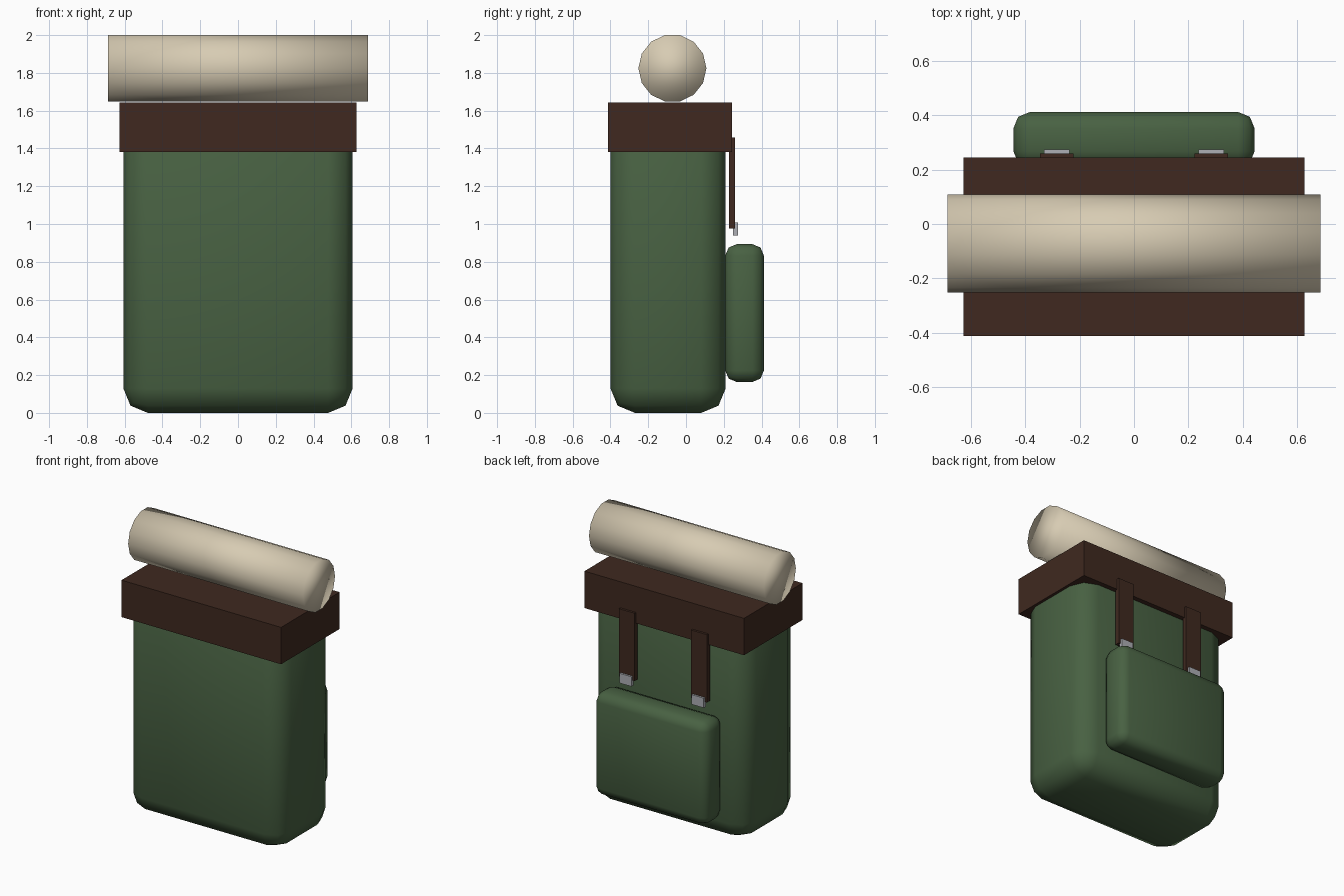
import bpy
from math import pi

if "Cube" in bpy.data.objects:
    bpy.data.objects.remove(bpy.data.objects["Cube"])


def material(name, rgb):
    m = bpy.data.materials.new(name)
    m.diffuse_color = (*rgb, 1)
    m.use_nodes = True
    m.node_tree.nodes["Principled BSDF"].inputs["Base Color"].default_value = m.diffuse_color
    return m


green = material("green_canvas", (0.065, 0.12, 0.055))
brown = material("brown_leather", (0.05, 0.022, 0.014))
tan = material("tan_cloth", (0.68, 0.60, 0.45))
metal = material("metal", (0.42, 0.43, 0.46))


def box(name, lo, hi, mat, bevel=0):
    """Box between two corners, optionally with soft rounded edges."""
    bpy.ops.mesh.primitive_cube_add(
        size=1, location=[(a + b) / 2 for a, b in zip(lo, hi)])
    ob = bpy.context.object
    ob.name = name
    ob.scale = [b - a for a, b in zip(lo, hi)]
    bpy.ops.object.transform_apply(location=False, rotation=False, scale=True)
    ob.data.materials.append(mat)
    if bevel:
        mod = ob.modifiers.new("Bevel", 'BEVEL')
        mod.width = bevel
        mod.segments = 2
        bpy.ops.object.shade_smooth()
    return ob


# main bag, lid and rear pocket
box("bag_body", (-0.607, -0.40, 0), (0.607, 0.21, 1.51), green, 0.13)
box("lid", (-0.627, -0.412, 1.38), (0.627, 0.244, 1.642), brown)
box("pocket", (-0.444, 0.208, 0.164), (0.444, 0.412, 0.893), green, 0.06)

# strap and buckle on each side
for side, s in (("left", -1), ("right", 1)):
    x = s * 0.284
    box(f"strap_{side}", (x - 0.062, 0.227, 0.975), (x + 0.062, 0.26, 1.457), brown)
    box(f"buckle_{side}", (x - 0.047, 0.25, 0.938), (x + 0.047, 0.274, 1.007), metal)

# bedroll lying across the lid
bpy.ops.mesh.primitive_cylinder_add(
    vertices=14, radius=0.18, depth=1.374,
    location=(0, -0.072, 1.8245), rotation=(0, pi / 2, 0))
roll = bpy.context.object
roll.name = "bedroll"
roll.data.materials.append(tan)
bpy.ops.object.shade_smooth()
